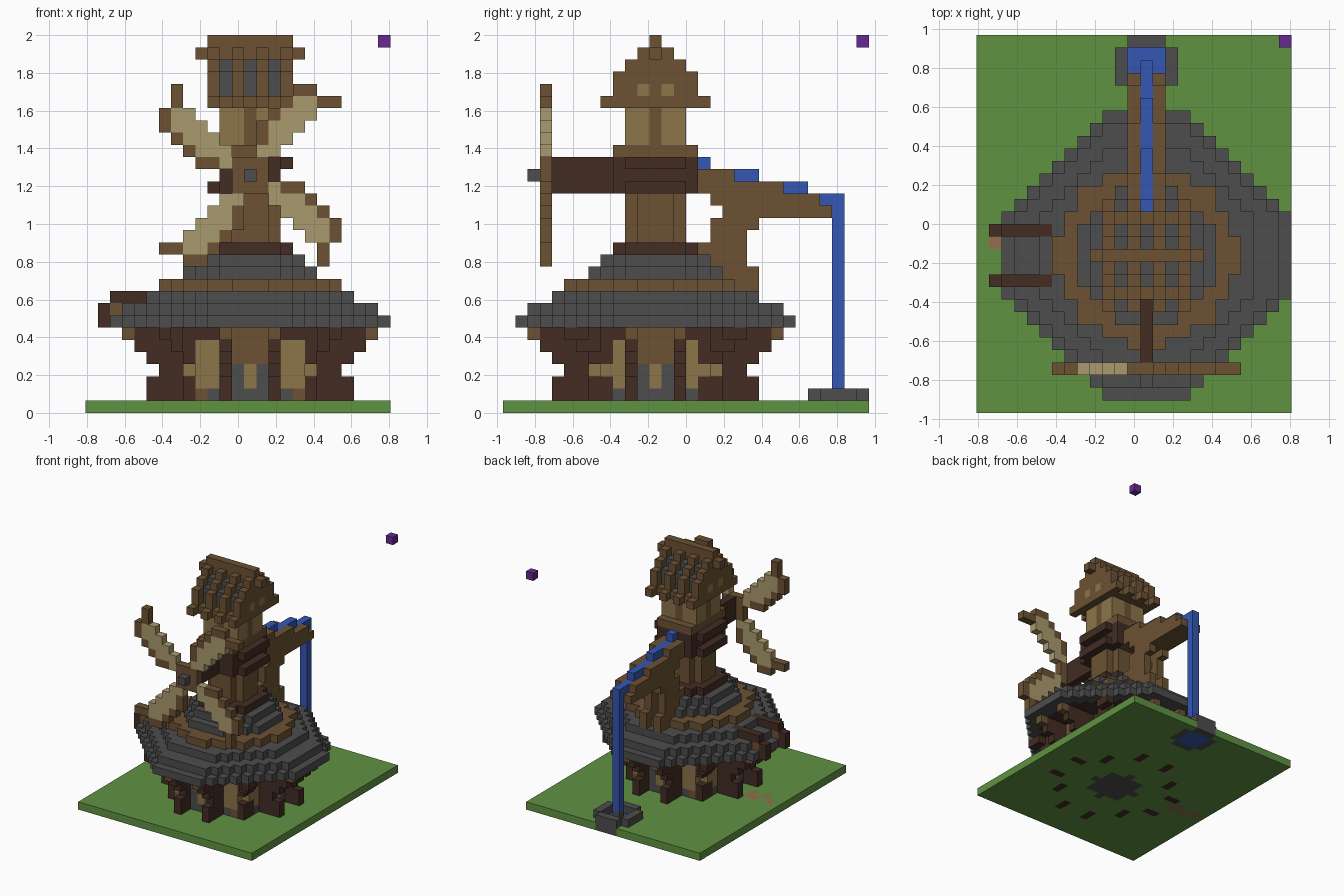
import bpy
import bmesh

cube = bpy.data.objects.get("Cube")
if cube:
    bpy.data.objects.remove(cube, do_unlink=True)

U = 2 / 31                      # block size
CX, CY = 13, 12                 # tower axis, in blocks
COLOURS = {
    "grass": (96, 146, 66), "stone": (77, 77, 77), "wood": (108, 82, 51),
    "dark_wood": (66, 44, 35), "plaster": (140, 117, 73), "canvas": (170, 155, 110),
    "water": (53, 87, 180), "purple": (102, 42, 145), "dirt": (150, 108, 80),
}


def linear(v):
    v /= 255
    return v / 12.92 if v <= 0.04045 else ((v + 0.055) / 1.055) ** 2.4


MATS = {}
for name, rgb in COLOURS.items():
    m = bpy.data.materials.new(name)
    col = tuple(linear(v) for v in rgb) + (1.0,)
    m.use_nodes = True
    m.diffuse_color = col
    bsdf = next(n for n in m.node_tree.nodes if n.type == 'BSDF_PRINCIPLED')
    bsdf.inputs["Base Color"].default_value = col
    MATS[name] = m

cells = {}                      # block position -> (part, colour)


def box(part, colour, xs, ys, zs):
    """Fill inclusive block ranges."""
    for x in range(xs[0], xs[1] + 1):
        for y in range(ys[0], ys[1] + 1):
            for z in range(zs[0], zs[1] + 1):
                cells[x, y, z] = (part, colour)


def one(part, colour, x, y, z):
    cells[x, y, z] = (part, colour)


def disc(part, colour, z, r, rule, cx=CX, cy=CY):
    """Fill one layer where rule(|dx|, |dy|) holds."""
    for dx in range(-r, r + 1):
        for dy in range(-r, r + 1):
            if rule(abs(dx), abs(dy)):
                cells[cx + dx, cy + dy, z] = (part, colour)


def circle(limit):
    return lambda a, b: a * a + b * b <= limit


def octagon(total):
    return lambda a, b: a + b <= total


# Ground with a dirt patch and stone footing
box("ground", "grass", (0, 24), (0, 29), (0, 0))
for x, y in ((1, 13), (2, 12), (3, 13), (4, 13), (4, 12)):
    one("ground", "dirt", x, y, 0)
disc("footing", "stone", 0, 3, circle(9))

# House wall: ring of panels, doors on four sides
for z in range(1, 7):
    for dx in range(-6, 7):
        for dy in range(-6, 7):
            a, b = sorted((abs(dx), abs(dy)))
            if a * a + b * b > 41:
                continue
            colour = "plaster"
            if a <= 1:
                colour = "stone" if z <= 3 else "wood"
                if a == 0 and z in (2, 3):
                    colour = "plaster"
            elif a == 2 or a == 5:
                colour = "dark_wood"
            elif z == 1:
                colour = "stone" if a == 3 else "wood"
            elif z == 6:
                colour = "dark_wood"
            one("house_wall", colour, CX + dx, CY + dy, z)

# Posts with brackets flaring out to the eaves
REACH = {0: 8, 1: 8, 2: 8, 3: 7, 4: 8, 5: 9, 6: 10}
for z, reach in REACH.items():
    for side in (-1, 1):
        for off in (-2, 2):
            for r in range(6, reach + 1):
                if z == 0 and r == 6:
                    continue
                colour = "wood" if r == 10 else "dark_wood"
                one("posts", colour, CX + off, CY + side * r, z)
                one("posts", colour, CX + side * r, CY + off, z)
        for flip in (-1, 1):
            for r in range(5, reach - 2):
                one("posts", "dark_wood", CX + side * r, CY + flip * r, z)
                one("posts", "dark_wood", CX + side * r, CY + flip * (r - 1), z)

# Stepped roof
disc("roof", "stone", 7, 11, octagon(14))
disc("roof", "dark_wood", 7, 9, octagon(12))
disc("roof", "stone", 8, 10, octagon(13))
disc("roof", "stone", 9, 8, octagon(11))
disc("roof", "wood", 10, 7, circle(51))
disc("roof", "stone", 11, 5, circle(29))
disc("roof", "stone", 12, 4, circle(20))
disc("roof", "dark_wood", 13, 3, circle(13))

# Tower shaft, dark collar and plaster lantern room
for z in range(14, 18):
    disc("tower", "wood", z, 2, circle(5))
for z in range(18, 22):
    disc("collar", "wood" if z == 21 else "dark_wood", z, 3,
         lambda a, b: a * a + b * b <= 13 and (a <= 2 or z in (18, 20)))
for z in range(22, 26):
    disc("upper_room", "plaster", z, 2, circle(8))
    disc("upper_room", "wood", z, 2, lambda a, b: a == 0 or b == 0)

# Gabled cap: wooden ribs with inset stone strips
for x in range(10, 17):
    rib = x % 2 == 0
    halves = {25: 4, 26: 3, 27: 3, 28: 2, 29: 1, 30: 0}
    for z, h in halves.items():
        if not rib and z < 30:
            h = max(h - 1, 0)
        colour = "stone" if not rib and z in (26, 27, 28) else "wood"
        box("cap", colour, (x, x), (CY - h, CY + h), (z, z))
box("ridge_beam", "wood", (9, 17), (CY, CY), (29, 29))
for x in (10, 16):
    for y in (11, 13):
        one("gable_windows", "plaster", x, y, 26)

# Axle and hub of the sails
HUB = 19
box("axle", "dark_wood", (CX, CX), (4, 8), (HUB - 1, HUB + 1))
box("sails", "wood", (CX - 1, CX + 1), (3, 3), (HUB - 1, HUB + 1))
one("hub", "stone", CX, 2, HUB)

# One sail, turned four times
FRAME = ((-6, 6), (-6, 7), (-7, 4), (-7, 5), (-6, 3), (-5, 2), (-4, 1), (-3, 1))
CLOTH = {5: (-6, -5), 4: (-6, -4), 3: (-5, -3), 2: (-4, -2), 1: (-2, -2)}
sail = [(p, "wood") for p in FRAME]
sail += [((x, z), "canvas") for z, (a, b) in CLOTH.items() for x in range(a, b + 1)]
for (x, z), colour in sail:
    for turn in range(4):
        one("sails", colour, CX + x, 3, HUB + z)
        x, z = z, -x

# Chute: floor, side walls and stepped water
for z, first, last in ((19, 15, 18), (18, 15, 22), (17, 17, 25), (16, 18, 26)):
    box("chute", "wood", (12, 14), (first, last), (z, z))
for z, first, last in ((20, 16, 16), (19, 17, 20), (18, 21, 24), (17, 25, 27)):
    box("water_stream", "water", (13, 13), (first, last), (z, z))
box("water_stream", "water", (13, 13), (27, 27), (1, 17))

# Curved strut under the chute
for z, first, last in ((15, 17, 20), (14, 17, 19), (13, 16, 19),
                       (12, 16, 19), (11, 18, 20), (10, 19, 20)):
    for x in (12, 14):
        box("strut", "wood", (x, x), (first, last), (z, z))
one("strut", "wood", 13, 18, 14)

# Basin
for z in (0, 1):
    disc("basin", "stone", z, 2, circle(5), 13, 27)
disc("basin_water", "water", 0, 1, circle(2), 13, 27)
for dx in (-1, 0, 1):
    for dy in (-1, 0, 1):
        if (dx, dy) != (0, 0):
            del cells[13 + dx, 27 + dy, 1]

# Two beams on the right roof slope
for y in (10, 14):
    box("roof_beams", "dark_wood", (2, 5), (y, y), (9, 9))
    box("roof_beams", "dark_wood", (1, 1), (y, y), (7, 8))
    one("roof_beams", "wood", 2, y, 8)

# Floating block
one("floating_block", "purple", 24, 29, 30)

# Build one mesh per part, keeping exposed faces only
parts = {}
for pos, (part, colour) in cells.items():
    parts.setdefault(part, []).append((pos, colour))

for part, blocks in parts.items():
    bm = bmesh.new()
    used, verts = [], {}

    def corner(p):
        if p not in verts:
            verts[p] = bm.verts.new(((p[0] - 12.5) * U, (p[1] - 15) * U, p[2] * U))
        return verts[p]

    for pos, colour in blocks:
        if colour not in used:
            used.append(colour)
        for axis in range(3):
            for side in (0, 1):
                near = list(pos)
                near[axis] += 2 * side - 1
                if tuple(near) in cells:
                    continue
                loop = []
                for s, t in ((0, 0), (1, 0), (1, 1), (0, 1)):
                    p = list(pos)
                    p[axis] += side
                    p[(axis + 1) % 3] += s
                    p[(axis + 2) % 3] += t
                    loop.append(corner(tuple(p)))
                face = bm.faces.new(loop if side else loop[::-1])
                face.material_index = used.index(colour)
    mesh = bpy.data.meshes.new(part)
    bm.to_mesh(mesh)
    bm.free()
    for colour in used:
        mesh.materials.append(MATS[colour])
    bpy.context.collection.objects.link(bpy.data.objects.new(part, mesh))
